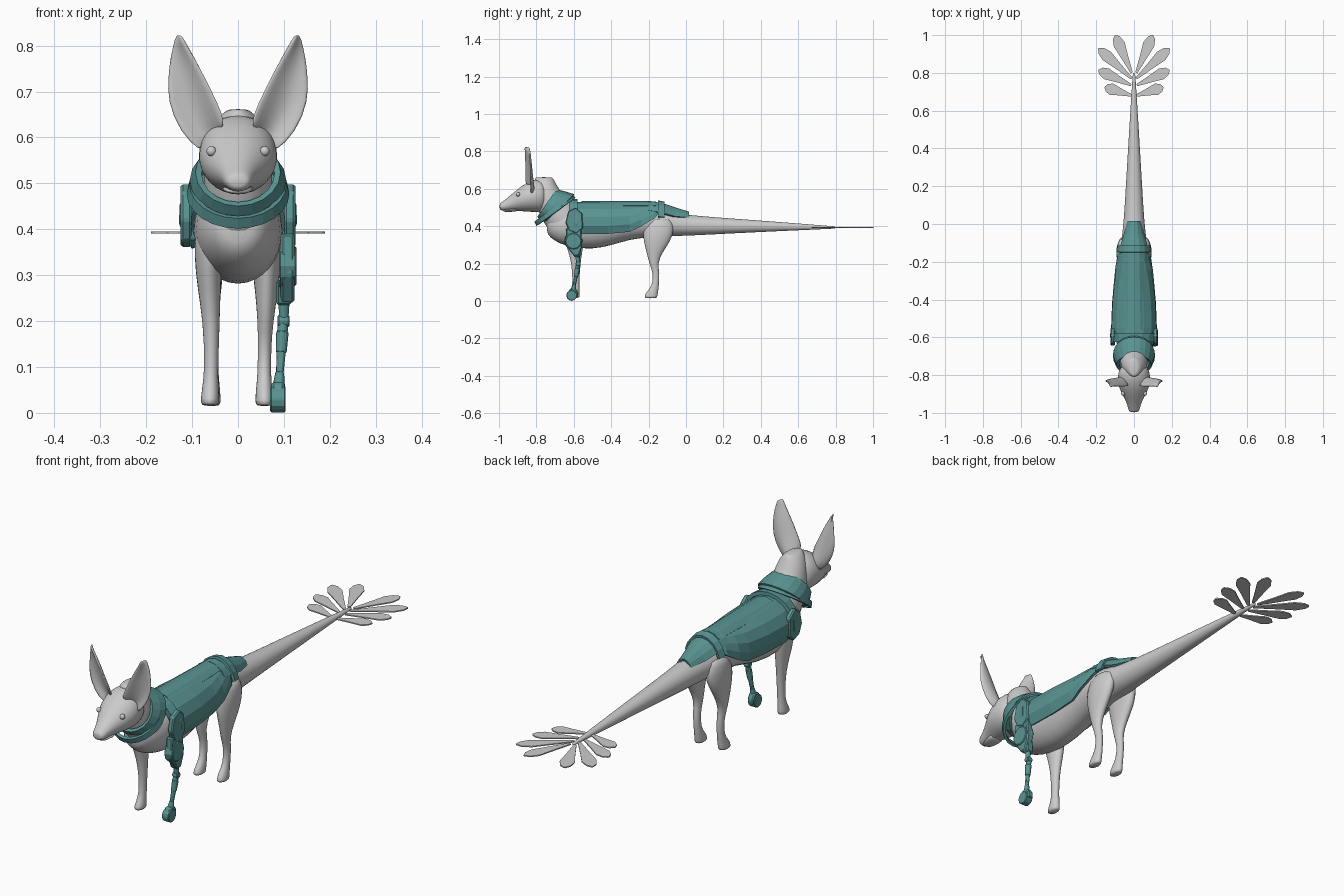
import bpy, bmesh
from math import sin, cos, radians, pi
from mathutils import Vector

teal = bpy.data.materials.new("teal_plate")
teal.diffuse_color = (0.1, 0.3, 0.29, 1)


def make(name, verts, faces, mat=None, thick=0, sub=0, smooth=True, bevel=0, offset=0):
    me = bpy.data.meshes.new(name)
    me.from_pydata([tuple(v) for v in verts], [], faces)
    bm = bmesh.new()
    bm.from_mesh(me)
    bmesh.ops.recalc_face_normals(bm, faces=bm.faces)
    bm.to_mesh(me)
    bm.free()
    ob = bpy.data.objects.new(name, me)
    bpy.context.collection.objects.link(ob)
    if mat:
        me.materials.append(mat)
    if thick:
        m = ob.modifiers.new("thickness", 'SOLIDIFY')
        m.thickness, m.offset = thick, offset
    if bevel:
        m = ob.modifiers.new("bevel", 'BEVEL')
        m.width, m.segments = bevel, 1
    if sub:
        ob.modifiers.new("smooth", 'SUBSURF').levels = sub
        ob.modifiers["smooth"].render_levels = sub
    me.polygons.foreach_set("use_smooth", [smooth] * len(me.polygons))
    return ob


def loft(name, rings, n=16, cap=True, **kw):
    """rings: (x, y, z, half width, half depth, tilt in the yz plane; 0 = level, 90 = upright)"""
    v, f = [], []
    for x, y, z, a, b, t in rings:
        t = radians(t)
        for i in range(n):
            k = 2 * pi * i / n
            v.append((x + a * cos(k), y + b * sin(k) * cos(t), z + b * sin(k) * sin(t)))
    for r in range(len(rings) - 1):
        for i in range(n):
            j = (i + 1) % n
            f.append((r * n + i, r * n + j, r * n + n + j, r * n + n + i))
    if cap:
        f += [tuple(range(n)), tuple(range(len(v) - n, len(v)))]
    return make(name, v, f, **kw)


def shell(name, rings, n=10, thick=0.012):
    """Open plate over the back; rings: (y, centre z, half width, height, lowest angle)"""
    v, f = [], []
    for y, z, a, b, low in rings:
        for i in range(n + 1):
            k = radians(low + (180 - 2 * low) * i / n)
            v.append((a * cos(k), y, z + b * sin(k)))
    for r in range(len(rings) - 1):
        for i in range(n):
            p = r * (n + 1) + i
            f.append((p, p + 1, p + n + 2, p + n + 1))
    return make(name, v, f, mat=teal, thick=thick, smooth=False)


def rod(name, p, q, r1, r2, n=8):
    p, q = Vector(p), Vector(q)
    rot = Vector((0, 0, 1)).rotation_difference(q - p)
    v = [c + rot @ Vector((r * cos(2 * pi * i / n), r * sin(2 * pi * i / n), 0))
         for c, r in ((p, r1), (q, r2)) for i in range(n)]
    f = [(i, (i + 1) % n, n + (i + 1) % n, n + i) for i in range(n)]
    return make(name, v, f + [tuple(range(n)), tuple(range(n, 2 * n))],
                mat=teal, smooth=False, bevel=0.003)


def plate(name, x, w, outline):
    """Side plate: yz outline extruded to width w around x"""
    n = len(outline)
    v = [(x + s * w / 2, y, z) for s in (-1, 1) for y, z in outline]
    f = [(i, (i + 1) % n, n + (i + 1) % n, n + i) for i in range(n)]
    return make(name, v, f + [tuple(range(n)), tuple(range(n, 2 * n))],
                mat=teal, smooth=False, bevel=0.005)


# Torso and tail: (y, bottom, top, half width)
spine = [(-.745, .37, .44, .035), (-.73, .34, .47, .058), (-.68, .305, .50, .087), (-.6, .282, .515, .1),
         (-.5, .274, .515, .1), (-.4, .294, .515, .096), (-.3, .328, .515, .09), (-.2, .338, .508, .085),
         (-.1, .345, .478, .07), (0, .347, .461, .056), (.2, .358, .445, .044), (.5, .373, .423, .026),
         (.78, .386, .4, .008), (.8, .387, .399, .006)]
loft("body_and_tail", [(0, y, (a + b) / 2, w, (b - a) / 2, 90) for y, a, b, w in spine], sub=1)

# Neck with raised nape, and head
loft("neck", [(0, -.62, .4, .085, .1, 45), (0, -.66, .44, .084, .1, 42), (0, -.71, .50, .076, .088, 38),
              (0, -.745, .57, .073, .073, 20), (0, -.755, .63, .055, .057, 5),
              (0, -.76, .655, .032, .05, 0), (0, -.76, .662, .02, .045, 0)], sub=1)
loft("head", [(0, -.745, .56, .06, .07, 90), (0, -.77, .563, .08, .088, 90), (0, -.81, .563, .09, .09, 90),
              (0, -.86, .553, .084, .076, 90), (0, -.90, .54, .064, .06, 90),
              (0, -.94, .523, .042, .041, 90), (0, -.975, .508, .032, .028, 90),
              (0, -.99, .505, .027, .02, 90), (0, -.997, .505, .018, .013, 90)], sub=1)
loft("mouth", [(0, -.89, .492, .045, .014, 90), (0, -.96, .483, .026, .008, 90),
               (0, -.978, .483, .018, .005, 90)], sub=1)

# Ears and eyes
inner = [(.03, .625), (.032, .65), (.056, .70), (.08, .748), (.108, .795), (.126, .824)]
outer = [(.08, .565), (.128, .612), (.155, .68), (.152, .735), (.148, .775), (.134, .824)]
for s, side in ((1, "right"), (-1, "left")):
    v, f = [], []
    for r, ((xi, zi), (xo, zo)) in enumerate(zip(inner, outer)):
        for i in range(5):
            u = i / 4
            cup = .035 * 4 * u * (1 - u) * (1 - r / 5)
            v.append((s * (xi + (xo - xi) * u), -.86 + .028 * u + cup - .004 * (r == 5), zi + (zo - zi) * u))
    for r in range(5):
        for i in range(4):
            p = r * 5 + i
            f.append((p, p + 1, p + 6, p + 5))
    make(side + "_ear", v, f, thick=.01, sub=1)
    bpy.ops.mesh.primitive_uv_sphere_add(segments=14, ring_count=8, radius=.011, location=(s * .058, -.898, .57))
    bpy.context.object.name = side + "_eye"
    bpy.ops.object.shade_smooth()

# Hind legs on both sides, front leg on the left only
for s, side in ((1, "right"), (-1, "left")):
    loft(side + "_hind_leg", [(s * .05, -.14, .45, .035, .07, 0), (s * .058, -.147, .38, .038, .088, 0),
         (s * .062, -.155, .32, .033, .075, 0), (s * .062, -.168, .26, .025, .044, 0),
         (s * .06, -.175, .20, .018, .023, 0), (s * .058, -.157, .15, .015, .018, 0),
         (s * .057, -.163, .08, .015, .018, 0), (s * .057, -.18, .05, .019, .032, 0),
         (s * .058, -.188, .025, .021, .036, 0), (s * .058, -.188, .014, .02, .034, 0)], n=12, sub=1)
loft("left_front_leg", [(-.06, -.6, .42, .036, .07, 0), (-.065, -.6, .34, .032, .06, 0),
     (-.063, -.592, .27, .026, .04, 0), (-.058, -.588, .2, .019, .024, 0),
     (-.058, -.588, .1, .015, .018, 0), (-.06, -.592, .06, .018, .023, 0),
     (-.061, -.602, .03, .021, .034, 0), (-.061, -.602, .014, .021, .034, 0)], n=12, sub=1)

# Tail fan of flat feathers: root and tip per feather
fan = [((.012, .80), (.10, 1.0)), ((.012, .77), (.188, .93)), ((.015, .735), (.188, .815)), ((.012, .68), (.155, .725))]
for s, side in ((1, "right"), (-1, "left")):
    for k, (a, b) in enumerate(fan):
        a, b = Vector((s * a[0], a[1], .393)), Vector((s * b[0], b[1], .393))
        d = b - a
        w = d.cross(Vector((0, 0, 1))).normalized()
        half = [(0, .006), (.45, .02), (.75, .031), (.92, .021), (1, .003)]
        v = [a + d * t + w * h for t, h in half] + [a + d * t - w * h for t, h in half[::-1]]
        make(f"{side}_tail_feather_{k + 1}", v, [tuple(range(10))], thick=.005, smooth=False)

# Back armour
shell("back_plate", [(-.62, .42, .108, .102, -25), (-.55, .42, .117, .104, -35), (-.42, .42, .112, .103, -35),
      (-.3, .42, .1, .1, -29), (-.24, .42, .095, .1, -12), (-.17, .42, .085, .1, 12), (-.14, .42, .07, .095, 35)])
shell("spine_plate", [(-.56, .43, .09, .099, 48), (-.35, .43, .085, .098, 50), (-.16, .43, .075, .097, 50)], n=4)
shell("rump_plate", [(-.2, .42, .085, .108, 35), (-.13, .42, .082, .098, 30), (-.06, .41, .058, .085, 28),
      (.015, .405, .038, .066, 35)], n=6)
shell("rump_strap", [(-.15, .42, .088, .112, 15), (-.115, .42, .083, .105, 15)], n=8)
shell("shoulder_strap", [(-.625, .43, .114, .108, -28), (-.58, .43, .122, .108, -28)], n=12, thick=.016)

# Collar: wide band plus a hanging ring
loft("neck_collar", [(0, -.675, .495, .1, .102, 43), (0, -.71, .507, .098, .096, 48),
     (0, -.742, .523, .086, .083, 55)], n=20, cap=False, mat=teal, thick=.014, smooth=False)
loft("front_ring", [(0, -.695, .476, .106, .122, 36), (0, -.708, .497, .1, .12, 36)],
     n=24, cap=False, mat=teal, thick=.012, smooth=False)

# Shoulder plates on both sides
for s, side in ((1, "right"), (-1, "left")):
    plate(side + "_shoulder_plate", s * .113, .024,
          [(-.645, .42), (-.63, .48), (-.59, .50), (-.555, .47), (-.55, .39), (-.585, .36), (-.625, .375)])

# Mechanical right front leg
plate("upper_limb", .108, .03, [(-.64, .39), (-.56, .39), (-.555, .29), (-.575, .24), (-.6, .24), (-.645, .3)])
rod("elbow_disc", (.09, -.602, .32), (.127, -.602, .32), .05, .043, 12)
plate("lower_sleeve", .1, .034, [(-.615, .29), (-.56, .29), (-.565, .235), (-.598, .235)])
rod("upper_rod", (.1, -.58, .25), (.1, -.577, .19), .014, .01)
rod("knee_joint", (.086, -.577, .2), (.112, -.577, .2), .014, .014, 10)
rod("shin", (.098, -.577, .195), (.091, -.597, .085), .013, .009)
rod("shin_cuff", (.097, -.58, .178), (.094, -.588, .13), .015, .013, 6)
rod("ankle", (.091, -.596, .09), (.088, -.605, .045), .01, .016)
rod("foot_wheel", (.07, -.611, .03), (.104, -.611, .03), .029, .029, 12)
plate("foot_guard", .087, .028, [(-.632, .045), (-.62, .066), (-.59, .068), (-.575, .045), (-.578, .02), (-.6, .03)])
